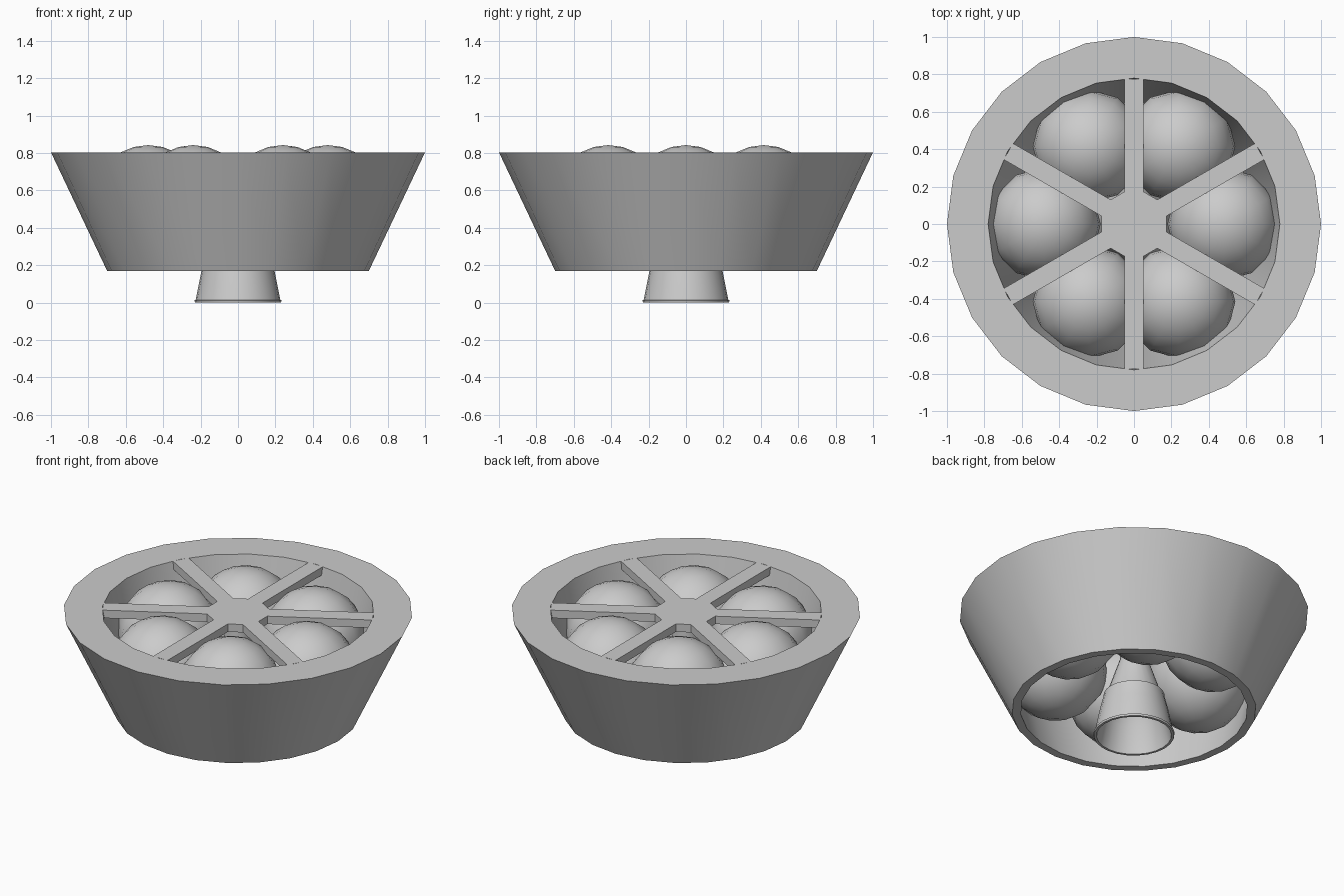
import bpy, bmesh, math
from math import cos, sin, pi, radians

if "Cube" in bpy.data.objects:
    bpy.data.objects.remove(bpy.data.objects["Cube"])


def finish(name, bm, smooth=True):
    bmesh.ops.recalc_face_normals(bm, faces=bm.faces[:])
    me = bpy.data.meshes.new(name)
    bm.to_mesh(me)
    bm.free()
    ob = bpy.data.objects.new(name, me)
    bpy.context.collection.objects.link(ob)
    if smooth:
        bpy.ops.object.select_all(action='DESELECT')
        ob.select_set(True)
        bpy.context.view_layer.objects.active = ob
        bpy.ops.object.shade_smooth_by_angle(angle=radians(35))
    return ob


def lathe(name, profile, sides):
    """Revolve a closed (radius, z) loop around z."""
    bm = bmesh.new()
    rings = []
    for r, z in profile:
        if r == 0:
            rings.append([bm.verts.new((0, 0, z))] * sides)
        else:
            rings.append([bm.verts.new((r * cos(2 * pi * i / sides), r * sin(2 * pi * i / sides), z))
                          for i in range(sides)])
    for k, a in enumerate(rings):
        b = rings[(k + 1) % len(rings)]
        for i in range(sides):
            j = (i + 1) % sides
            corners = list(dict.fromkeys((a[i], a[j], b[j], b[i])))
            if len(corners) > 2:
                bm.faces.new(corners)
    return finish(name, bm)


# Tapered outer wall with a broad top rim
lathe("outer_shell", [(1.0, 0.803), (0.70, 0.17), (0.65, 0.17), (0.78, 0.803)], 24)

# Hub and six spokes as one extruded star outline
bm = bmesh.new()
outline = []
for k in range(6):
    a = radians(30 + 60 * k)
    for u, v in ((0.173, -0.05), (0.776, -0.05), (0.776, 0.05), (0.173, 0.05)):
        outline.append(bm.verts.new((u * cos(a) - v * sin(a), u * sin(a) + v * cos(a), 0.803)))
top = bm.faces.new(outline)
ext = bmesh.ops.extrude_face_region(bm, geom=[top], use_keep_orig=True)
moved = [g for g in ext["geom"] if isinstance(g, bmesh.types.BMVert)]
bmesh.ops.translate(bm, vec=(0, 0, -0.05), verts=moved)
finish("spoke_frame", bm, smooth=False)

# Ring of six spherical tanks
for k in range(6):
    a = radians(60 * k)
    bm = bmesh.new()
    bmesh.ops.create_uvsphere(bm, u_segments=12, v_segments=12, radius=0.302)
    bmesh.ops.translate(bm, vec=(0.48 * cos(a), 0.48 * sin(a), 0.54), verts=bm.verts[:])
    finish(f"tank_{k + 1}", bm)

# Central nozzle: lipped bell, hollow inside, with a tapering neck up to the hub
lathe("nozzle", [
    (0, 0.755), (0.08, 0.755), (0.08, 0.50), (0.155, 0.275), (0.175, 0.265), (0.175, 0.25),
    (0.195, 0.17), (0.226, 0.015), (0.233, 0.012), (0.23, 0.0), (0.215, 0.0),
    (0.18, 0.16), (0.14, 0.24), (0, 0.25)], 24)
